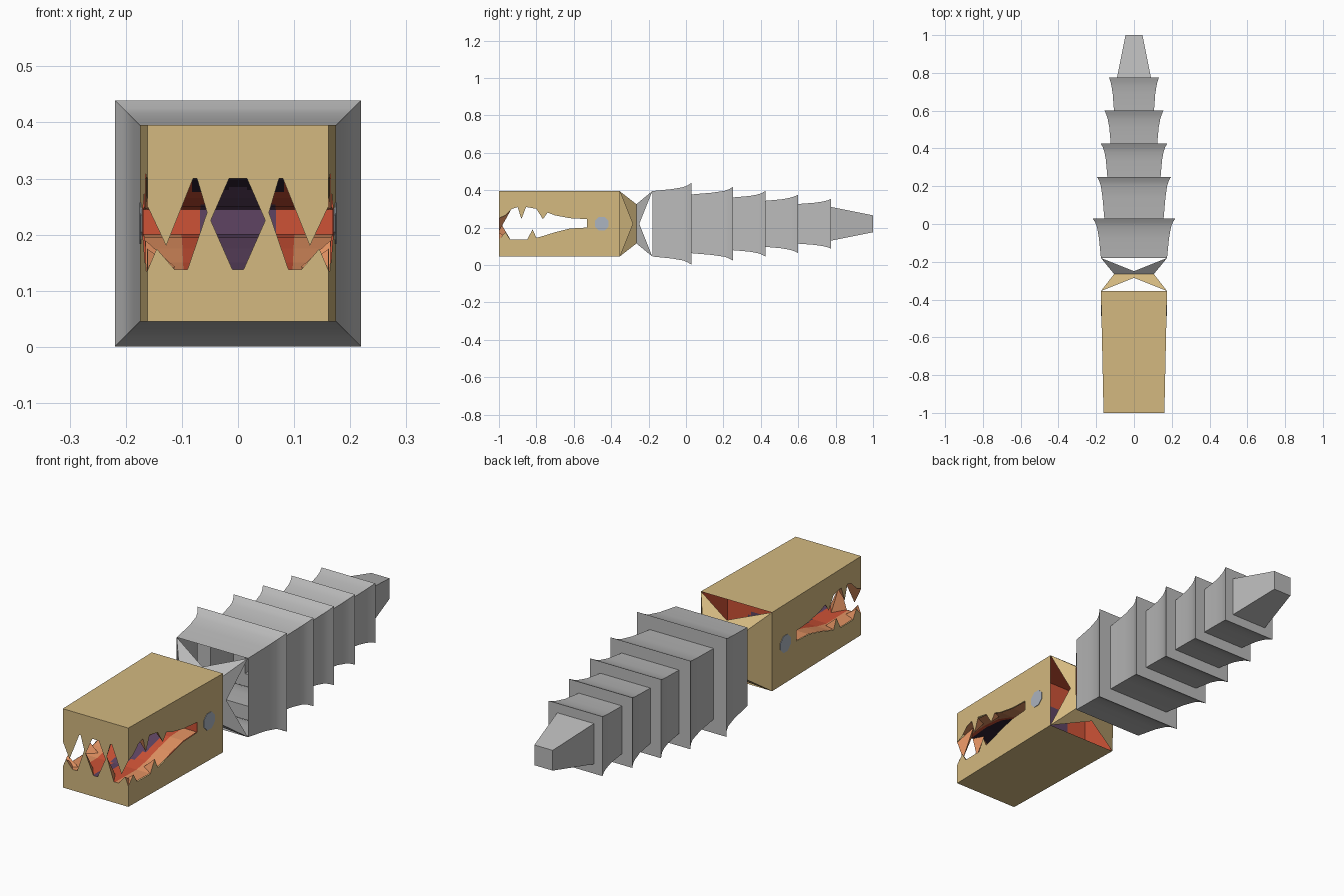
import bpy, bmesh, math
from mathutils import Vector

if "Cube" in bpy.data.objects:
    bpy.data.objects.remove(bpy.data.objects["Cube"])

ZC = 0.22  # height of the body axis


def mat(name, r, g, b):
    m = bpy.data.materials.new(name)
    m.diffuse_color = [((c / 255 + 0.055) / 1.055) ** 2.4 for c in (r, g, b)] + [1]
    m.use_nodes = True
    m.node_tree.nodes["Principled BSDF"].inputs["Base Color"].default_value = m.diffuse_color
    return m


TAN = mat("tan hide", 212, 185, 128)
GREY = mat("grey shell", 186, 186, 186)
EYE = mat("eye grey", 172, 180, 192)
ORANGE = mat("orange gum", 226, 146, 98)
RED = mat("red mouth", 205, 82, 54)
PURPLE = mat("purple throat", 94, 68, 98)
DARK = mat("dark palate", 48, 34, 52)


def build(name, faces, mats, rule=None, smooth=False):
    """Make an object from lists of corner points; rule picks material by face centre."""
    bm = bmesh.new()
    for f in faces:
        bm.faces.new([bm.verts.new(p) for p in f])
    bmesh.ops.remove_doubles(bm, verts=bm.verts, dist=1e-5)
    bmesh.ops.recalc_face_normals(bm, faces=bm.faces)
    if rule:
        for f in bm.faces:
            f.material_index = rule(f.calc_center_median())
    me = bpy.data.meshes.new(name)
    bm.to_mesh(me)
    bm.free()
    for m in mats:
        me.materials.append(m)
    ob = bpy.data.objects.new(name, me)
    bpy.context.collection.objects.link(ob)
    if smooth:
        bpy.context.view_layer.objects.active = ob
        ob.select_set(True)
        bpy.ops.object.shade_smooth_by_angle(angle=math.radians(30))
        ob.select_set(False)
    return ob


def square(y, h):
    return [(-h, y, ZC - h), (h, y, ZC - h), (h, y, ZC + h), (-h, y, ZC + h)]


def loft(rings):
    out = []
    for a, b in zip(rings, rings[1:]):
        out += [(a[i], a[(i + 1) % 4], b[(i + 1) % 4], b[i]) for i in range(4)]
    return out


# Flared body segments: front y, rear y, front half size, size before flare, rim
SEGS = [(-0.18, 0.03, 0.175, 0.196, 0.219), (0.03, 0.25, 0.157, 0.176, 0.196),
        (0.25, 0.425, 0.141, 0.156, 0.175), (0.425, 0.60, 0.123, 0.139, 0.156),
        (0.60, 0.775, 0.106, 0.119, 0.132)]
for i, (y0, y1, h0, h1, h2) in enumerate(SEGS):
    inner = SEGS[i + 1][2] if i + 1 < len(SEGS) else 0.09
    d = h2 - h1
    prof = [(y0, h0), (y0 + (y1 - y0) * 0.5, h0 + (h1 - h0) * 0.5), (y1 - 0.045, h1),
            (y1 - 0.022, h1 + 0.4 * d), (y1, h2), (y1, inner)]
    build("body_segment_%d" % (i + 1), loft([square(*p) for p in prof]), [GREY], smooth=True)

# Tail
end = square(1.0, 0.045)
build("tail", loft([square(0.775, 0.09), end]) + [end], [GREY])


# Neck: four-cornered struts pinched to a small square ring
def neck(name, y_big, h_big, y_mid, material, closed=()):
    ring, big = square(-0.265, 0.105), square(y_big, h_big)
    faces = []
    for i in range(4):
        j = (i + 1) % 4
        a, b, c, d = (Vector(p) for p in (ring[i], ring[j], big[i], big[j]))
        t = (y_mid + 0.265) / (y_big + 0.265)
        m = (a + b) / 2 * (1 - t) + (c + d) / 2 * t
        faces += [(a, c, m), (a, m, b), (b, m, d)]
        if i in closed:
            faces.append((c, d, m))
    build(name, faces, [material])


neck("neck_rear", -0.18, 0.175, -0.25, GREY)
neck("neck_front", -0.355, 0.175, -0.285, TAN, closed=(3,))


# Head shell
def width(y):
    return 0.161 + 0.014 * (y + 1) / 0.645


TOP, BOT, BACK = 0.395, 0.045, -0.355
upper = [(-1, .25), (-.965, .265), (-.93, .30), (-.9, .31), (-.88, .245), (-.855, .31),
         (-.8, .30), (-.765, .245), (-.74, .28), (-.7, .265), (-.62, .25), (-.53, .245)]
lower = [(-.53, .20), (-.62, .195), (-.7, .175), (-.78, .15), (-.8, .145), (-.82, .19),
         (-.85, .135), (-.94, .135), (-.965, .175), (-1, .137)]
outline = [(-1, BOT), (BACK, BOT), (BACK, TOP), (-1, TOP)] + upper + lower
W = width(-1)
shell = []
for s in (-1, 1):
    shell.append([(s * width(y), y, z) for y, z in outline])
for z in (BOT, TOP):
    shell.append([(-W, -1, z), (W, -1, z), (width(BACK), BACK, z), (-width(BACK), BACK, z)])

# Toothed front lips, half outlines mirrored in x
up_half = [(.016, .30), (.05, .222), (.073, .30), (.08, .30), (.128, .18), (W, .25)]
low_half = [(.01, .138), (.055, .24), (.09, .138), (.113, .138), (.145, .175), (W, .137)]
for half, z in ((up_half, TOP), (low_half, BOT)):
    line = [(-x, zz) for x, zz in reversed(half)] + half
    shell.append([(x, -1, zz) for x, zz in [(-W, z)] + line + [(W, z)]])
build("head_shell", shell, [TAN])

# Inner sides of the teeth: two faces folding back from each tip
inner = []


def tooth(a, tip, b, root):
    inner.extend([(a, tip, root), (tip, b, root)])


for s in (-1, 1):
    for half, i, depth, z in ((up_half, 0, .05, .30), (up_half, 3, .07, .305),
                              (low_half, 0, .06, .138), (low_half, 3, .05, .138)):
        a, tip, b = [(s * x, -1, zz) for x, zz in half[i:i + 3]]
        tooth(a, tip, b, (tip[0], -1 + depth, z))
    for prof, i, z in ((upper, 3, .31), (upper, 6, .30), (lower, 4, .14), (lower, 7, .137)):
        a, tip, b = [(s * width(y), y, zz) for y, zz in prof[i:i + 3]]
        tooth(a, tip, b, (s * 0.11, tip[1], z))
build("tooth_backs", inner, [ORANGE])


# Mouth lining: roof and floor strips, coloured by distance from the throat
def lining_colour(c):
    if (c.x / 0.072) ** 2 + ((c.z - 0.21) / 0.077) ** 2 < 1:
        return 2
    if c.z > 0.275 and abs(c.x) < 0.075:
        return 3
    return 1 if abs(c.x) < 0.1 else 0


LINING = [ORANGE, RED, PURPLE, DARK]
roof = [(-1, .302), (-.9, .31), (-.8, .30), (-.74, .28), (-.7, .265), (-.62, .25), (-.53, .245)]
floor = [(-1, .137), (-.85, .136), (-.78, .15), (-.7, .175), (-.62, .195), (-.53, .20)]
N = 20
for name, prof in (("mouth_roof", roof), ("mouth_floor", floor)):
    rows = []
    for (ya, za), (yb, zb) in zip(prof, prof[1:]):
        rows += [(ya + (yb - ya) * k / 4, za + (zb - za) * k / 4) for k in range(4)]
    rows.append(prof[-1])
    grid = [[((2 * i / N - 1) * width(y) * 0.985, y, z) for i in range(N + 1)] for y, z in rows]
    faces = [(p[i], p[i + 1], q[i + 1], q[i]) for p, q in zip(grid, grid[1:]) for i in range(N)]
    build(name, faces, LINING, lining_colour)

# Throat wall, closing the mouth and visible from the open back of the head
cells = []
for i in range(N):
    for j in range(N):
        x0, x1 = [(2 * k / N - 1) * 0.169 for k in (i, i + 1)]
        z0, z1 = [BOT + 0.004 + k / N * 0.342 for k in (j, j + 1)]
        cells.append([(x0, -.53, z0), (x1, -.53, z0), (x1, -.53, z1), (x0, -.53, z1)])
build("throat_wall", cells, [RED, PURPLE],
      lambda c: int((c.x / 0.075) ** 2 + ((c.z - 0.2) / 0.08) ** 2 < 1))

# Red lining of the chamber behind the throat
build("throat_chamber", loft([square(-0.53, 0.168), square(-0.36, 0.171)]), [RED])

# Eyes: thin octagonal plates on the head sides
for s, side in ((-1, "left"), (1, "right")):
    rings = []
    for off in (-0.002, 0.002):
        rings.append([])
        for k in range(8):
            a = math.pi * (k + 0.5) / 4
            y = -0.45 + 0.04 * math.cos(a)
            rings[-1].append((s * (width(y) + off), y, ZC + 0.04 * math.sin(a)))
    p, q = rings
    build("eye_" + side, [p, q] + [(p[k], p[(k + 1) % 8], q[(k + 1) % 8], q[k])
                                   for k in range(8)], [EYE])
